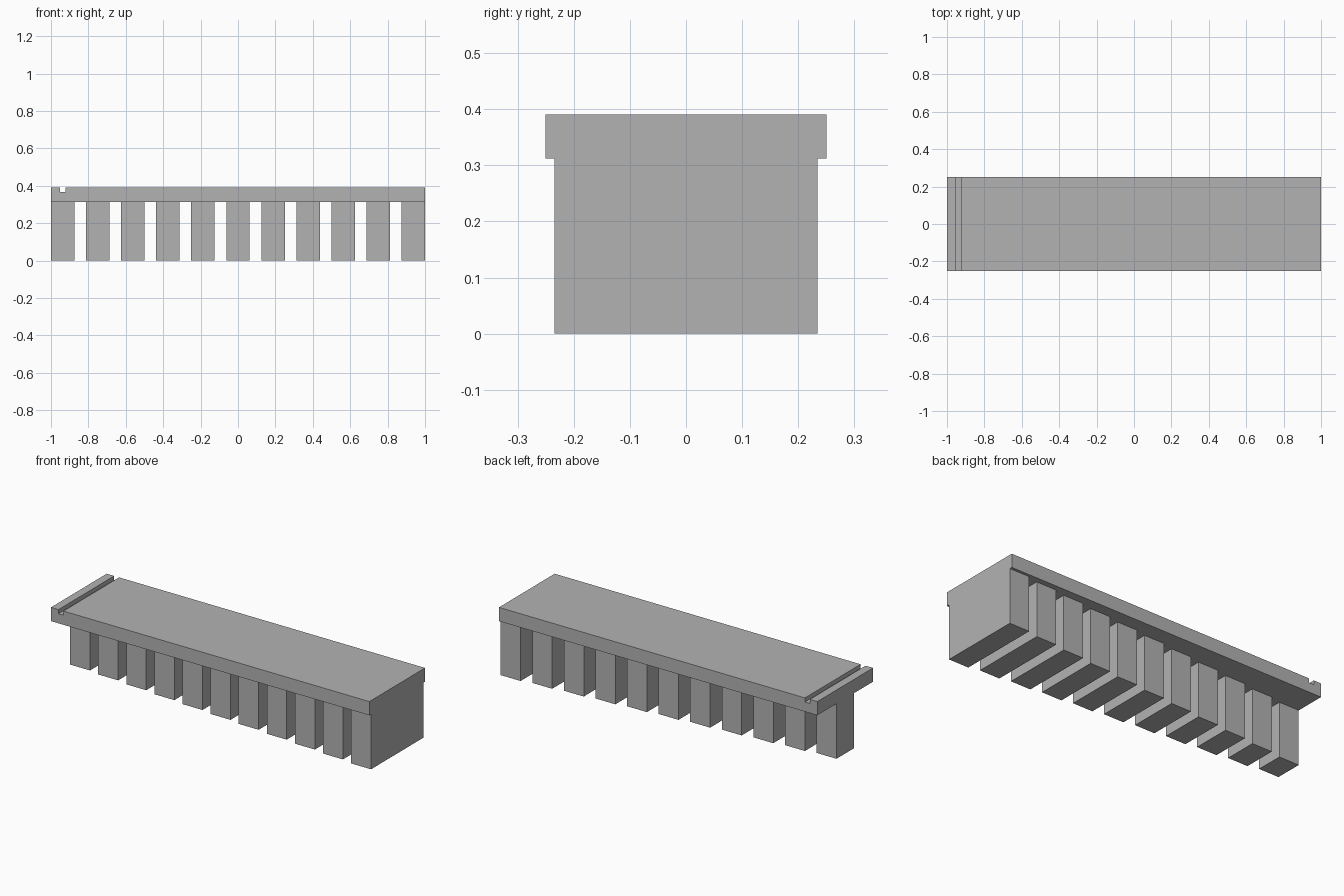
import bpy
import bmesh

cube = bpy.data.objects.get("Cube")
if cube:
    bpy.data.objects.remove(cube, do_unlink=True)

grey = bpy.data.materials.new("plain grey")
grey.use_nodes = True
colour = (0.45, 0.45, 0.45, 1)
grey.diffuse_color = colour
grey.node_tree.nodes["Principled BSDF"].inputs["Base Color"].default_value = colour

LENGTH, DEPTH = 2.0, 0.5
UNDERSIDE, TOP = 0.3125, 0.3906
LEG_COUNT, LEG_WIDTH = 11, 0.125
NARROW, WIDE = 0.156, 0.469


def extrude_profile(name, points, depth):
    """Extrude an x-z outline along y, centred on y = 0."""
    bm = bmesh.new()
    face = bm.faces.new([bm.verts.new((x, -depth / 2, z)) for x, z in points])
    result = bmesh.ops.extrude_face_region(bm, geom=[face])
    verts = [v for v in result["geom"] if isinstance(v, bmesh.types.BMVert)]
    bmesh.ops.translate(bm, verts=verts, vec=(0, depth, 0))
    bmesh.ops.recalc_face_normals(bm, faces=bm.faces)
    mesh = bpy.data.meshes.new(name)
    bm.to_mesh(mesh)
    bm.free()
    mesh.materials.append(grey)
    obj = bpy.data.objects.new(name, mesh)
    bpy.context.collection.objects.link(obj)
    return obj


# Top slab with a groove running across it near the right end
half = LENGTH / 2
groove_left, groove_right, groove_floor = -0.953, -0.922, 0.367
extrude_profile("top_slab", [
    (-half, UNDERSIDE), (half, UNDERSIDE), (half, TOP),
    (groove_right, TOP), (groove_right, groove_floor),
    (groove_left, groove_floor), (groove_left, TOP), (-half, TOP),
], DEPTH)

# Row of block legs, each a step deeper than the last
pitch = (LENGTH - LEG_WIDTH) / (LEG_COUNT - 1)
for i in range(LEG_COUNT):
    x0 = -half + i * pitch
    x1 = x0 + LEG_WIDTH
    depth = NARROW + (WIDE - NARROW) * i / (LEG_COUNT - 1)
    extrude_profile(f"leg_{i + 1}", [
        (x0, 0), (x1, 0), (x1, UNDERSIDE), (x0, UNDERSIDE)], depth)
